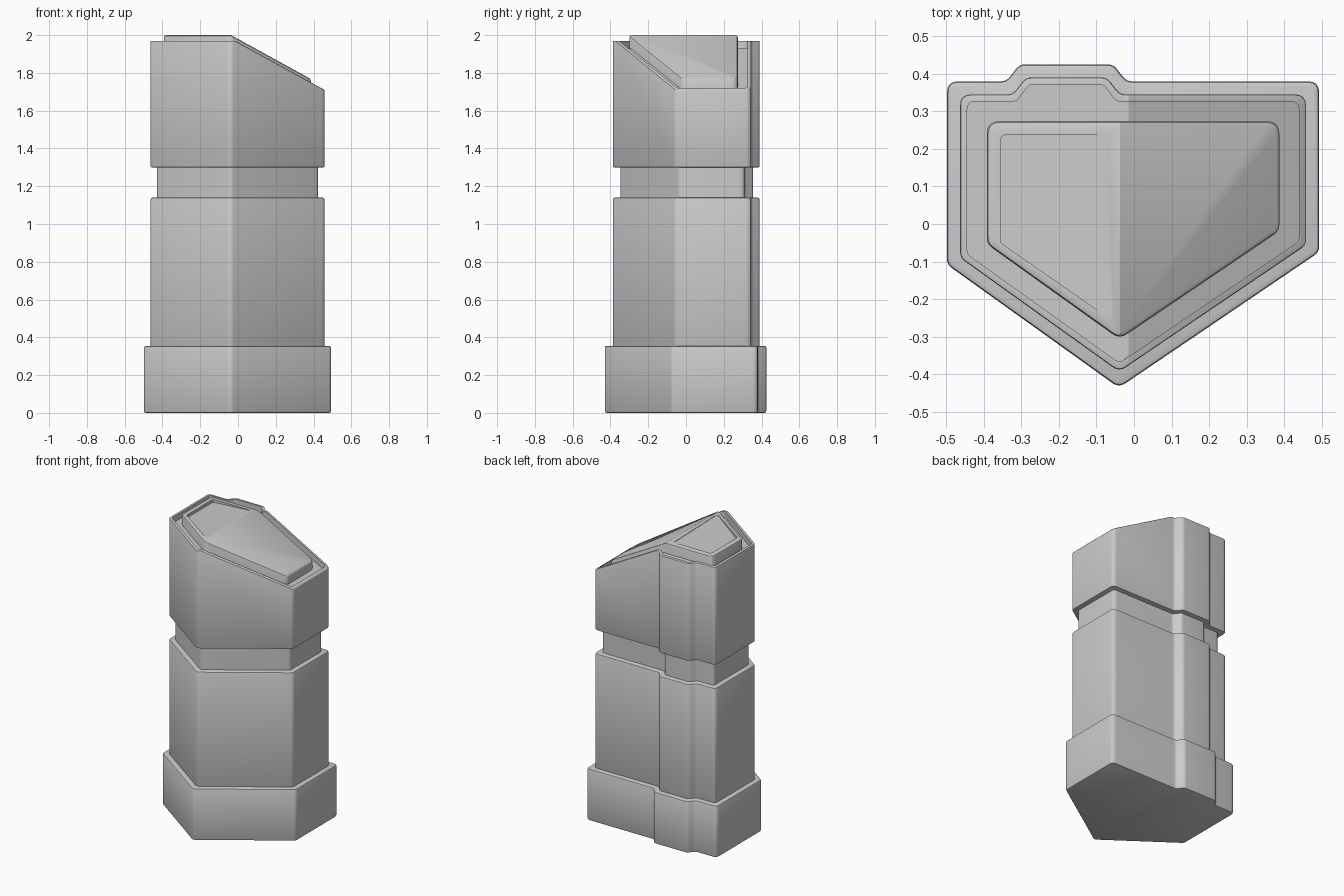
import bpy, bmesh, math
from mathutils import Vector

if "Cube" in bpy.data.objects:
    bpy.data.objects.remove(bpy.data.objects["Cube"])

# Footprint of the plinth: pointed front, flat back, small raised spine at the back
FRONT = [(-0.498, -0.108), (-0.04, -0.436), (0.493, -0.075), (0.493, 0.38)]
SPINE = [(-0.02, 0.38), (-0.055, 0.425), (-0.305, 0.425), (-0.34, 0.38)]
PLAIN = FRONT + [(-0.498, 0.38)]
FULL = FRONT + SPINE + [(-0.498, 0.38)]
SLOPE = Vector((0.55, 0, 1)).normalized()
UP = Vector((0, 0, 1))


def inset(pts, d):
    """Mitred inset of a counter-clockwise polygon."""
    out = []
    for i, p in enumerate(pts):
        p = Vector(p)
        a = (p - Vector(pts[i - 1])).normalized()
        b = (Vector(pts[(i + 1) % len(pts)]) - p).normalized()
        n1, n2 = Vector((-a.y, a.x)), Vector((-b.y, b.x))
        out.append(p + (n1 + n2) * d / (1 + n1.dot(n2)))
    return out


def rounded(pts, r, steps=4):
    """Replace each corner by a short curve."""
    out = []
    for i, p in enumerate(pts):
        p = Vector(p)
        a, b = Vector(pts[i - 1]) - p, Vector(pts[(i + 1) % len(pts)]) - p
        cut = min(r * math.tan((math.pi - a.angle(b)) / 2), a.length * .4, b.length * .4)
        s, e = p + a.normalized() * cut, p + b.normalized() * cut
        for k in range(steps + 1):
            t = k / steps
            out.append(s * (1 - t) ** 2 + p * 2 * t * (1 - t) + e * t * t)
    return out


def solid(name, pts, z0, z1, planes=(), bevel=0):
    """Prism trimmed by planes, each keeping the side behind its normal."""
    bm = bmesh.new()
    low = [bm.verts.new((p[0], p[1], z0)) for p in pts]
    high = [bm.verts.new((p[0], p[1], z1)) for p in pts]
    bm.faces.new(low[::-1])
    bm.faces.new(high)
    for i in range(len(pts)):
        j = (i + 1) % len(pts)
        bm.faces.new((low[i], low[j], high[j], high[i]))
    for co, no in planes:
        res = bmesh.ops.bisect_plane(bm, geom=bm.verts[:] + bm.edges[:] + bm.faces[:],
                                     plane_co=co, plane_no=no, clear_outer=True)
        edges = [e for e in res["geom_cut"] if isinstance(e, bmesh.types.BMEdge)]
        bmesh.ops.edgeloop_fill(bm, edges=edges)
    bmesh.ops.recalc_face_normals(bm, faces=bm.faces[:])
    me = bpy.data.meshes.new(name)
    bm.to_mesh(me)
    bm.free()
    ob = bpy.data.objects.new(name, me)
    bpy.context.collection.objects.link(ob)
    if bevel:
        m = ob.modifiers.new("edge", "BEVEL")
        m.width, m.segments = bevel, 2
        m.limit_method, m.angle_limit = "ANGLE", math.radians(50)
        m.use_clamp_overlap = False
    return ob


def carve(ob, cutter):
    m = ob.modifiers.new("carve", "BOOLEAN")
    m.operation, m.solver, m.object = "DIFFERENCE", "EXACT", cutter
    cutter.hide_render = True
    cutters.append(cutter)


cutters = []
body = rounded(inset(FULL, 0.035), 0.03)

# Stacked column
plinth = solid("plinth", rounded(FULL, 0.03), 0, 0.355, bevel=0.01)
shaft = solid("shaft", body, 0.3, 1.14, bevel=0.01)
neck = solid("neck", rounded(inset(FULL, 0.07), 0.025), 1.1, 1.34)

# Head with flat and sloping top, hollowed to leave a thin rim
head = solid("head", body, 1.30, 1.97,
             [((-0.015, 0, 1.97), SLOPE)], bevel=0.006)
hollow = rounded(inset(FULL, 0.054), 0.02)
carve(head, solid("hollow_flat", hollow, 1.93, 2.3))
carve(head, solid("hollow_slope", hollow, 1.4, 2.3, [((-0.015, 0, 1.93), -SLOPE)]))

# Raised lid with a shallow tilted panel sunk into its flat part
lid = solid("lid", rounded(inset(PLAIN, 0.106), 0.035), 1.55, 2.0,
            [((-0.037, 0, 2.0), SLOPE)], bevel=0.012)
panel = rounded([(-0.355, -0.05), (-0.06, -0.255), (-0.073, 0.237), (-0.355, 0.237)], 0.015)
carve(lid, solid("panel_cut", panel, 1.9, 2.2,
                 [((-0.065, 0, 1.998), -Vector((-0.06, 0, 1)).normalized())]))

# Apply modifiers, shade, and clear helpers
for ob in (plinth, shaft, neck, head, lid):
    bpy.ops.object.select_all(action="DESELECT")
    ob.select_set(True)
    bpy.context.view_layer.objects.active = ob
    for m in list(ob.modifiers):
        bpy.ops.object.modifier_apply(modifier=m.name)
    bpy.ops.object.shade_smooth_by_angle(angle=math.radians(25))
for c in cutters:
    bpy.data.objects.remove(c)
